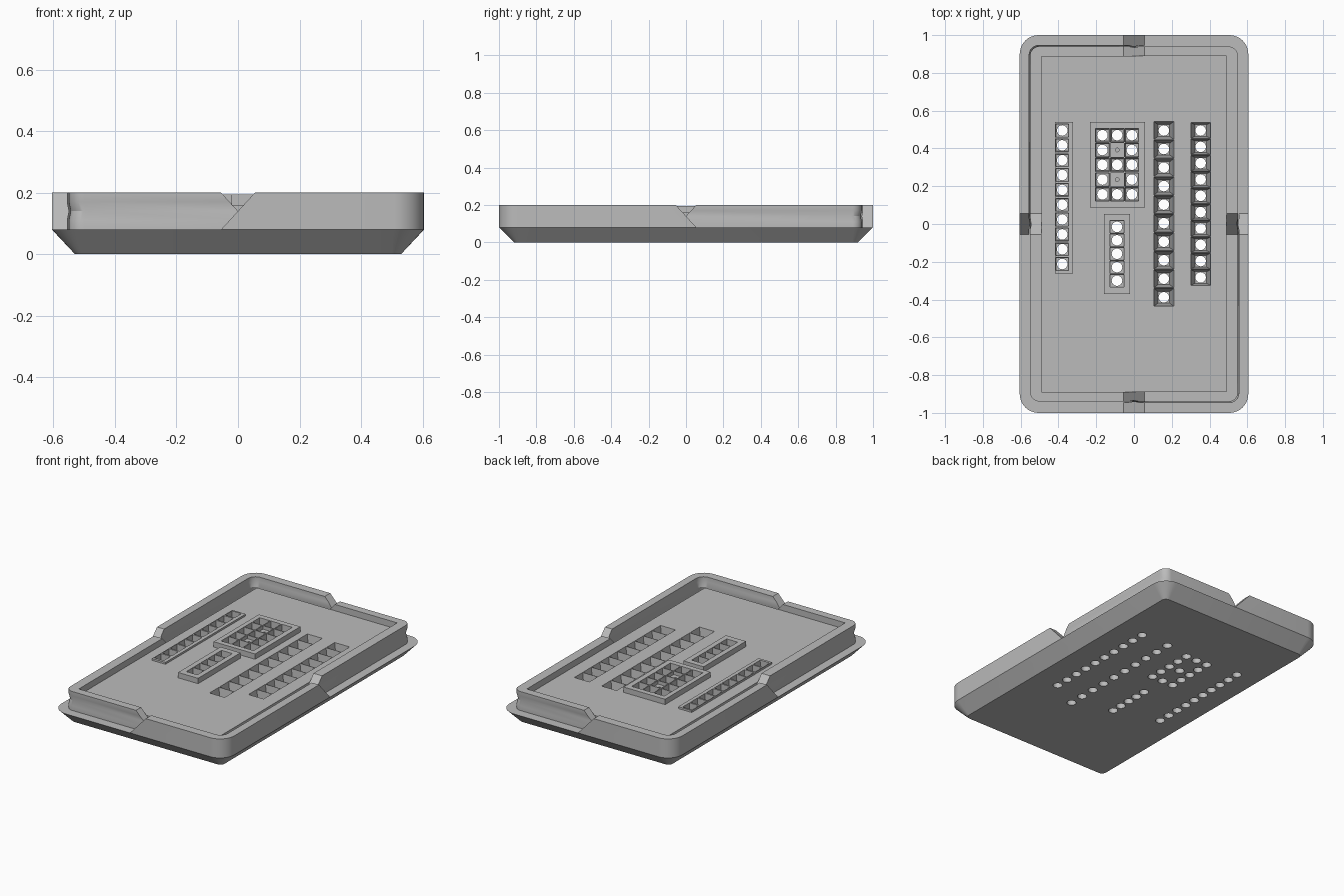
import bpy, bmesh, math
from mathutils import Matrix, Vector

if "Cube" in bpy.data.objects:
    bpy.data.objects.remove(bpy.data.objects["Cube"], do_unlink=True)

grey = bpy.data.materials.new("plain grey")
grey.use_nodes = True
grey.diffuse_color = (0.5, 0.5, 0.5, 1)
grey.node_tree.nodes["Principled BSDF"].inputs["Base Color"].default_value = (0.5, 0.5, 0.5, 1)

LEDGE, FLOOR, TOP = 0.08, 0.16, 0.2


def make(name, bm):
    bmesh.ops.recalc_face_normals(bm, faces=bm.faces)
    mesh = bpy.data.meshes.new(name)
    bm.to_mesh(mesh)
    bm.free()
    mesh.materials.append(grey)
    obj = bpy.data.objects.new(name, mesh)
    bpy.context.collection.objects.link(obj)
    return obj


def activate(obj):
    bpy.ops.object.select_all(action='DESELECT')
    obj.select_set(True)
    bpy.context.view_layer.objects.active = obj


def smooth(obj):
    activate(obj)
    bpy.ops.object.shade_smooth_by_angle(angle=math.radians(28))


def corner(hx, hy, r, sx, sy, steps=8):
    """Arc of one rounded corner, running from the y side to the x side."""
    pts = []
    for i in range(steps + 1):
        a = math.pi / 2 * (1 - i / steps)
        pts.append((sx * (hx - r + r * math.cos(a)), sy * (hy - r + r * math.sin(a))))
    return pts


def rounded_rect(hx, hy, r):
    return (corner(hx, hy, r, 1, 1) + corner(hx, hy, r, 1, -1)[::-1]
            + corner(hx, hy, r, -1, -1) + corner(hx, hy, r, -1, 1)[::-1])


def bridge(bm, a, b, closed):
    n = len(a)
    for i in range(n if closed else n - 1):
        j = (i + 1) % n
        bm.faces.new((a[i], a[j], b[j], b[i]))


def tray():
    bm = bmesh.new()
    loops = []
    for hx, hy, r, z in [(0.53, 0.92, 0.03, 0), (0.605, 1, 0.1, LEDGE),
                         (0.49, 0.89, 0.003, LEDGE), (0.49, 0.89, 0.003, FLOOR)]:
        loops.append([bm.verts.new((x, y, z)) for x, y in rounded_rect(hx, hy, r)])
    for a, b in zip(loops, loops[1:]):
        bridge(bm, a, b, True)
    bm.faces.new(loops[0])
    bm.faces.new(loops[-1])
    return make("tray_base", bm)


def quarter_wall(name, profile, sx, sy):
    """Wall round one corner with slanted ends; profile holds (hx, hy, r, z)."""
    bm = bmesh.new()
    rows = []
    for hx, hy, r, z in profile:
        d = 0.055 * (1 - 2 * (z - LEDGE) / (TOP - LEDGE))
        path = [(-sx * d, sy * hy)] + corner(hx, hy, r, sx, sy) + [(sx * hx, -sy * d)]
        rows.append([bm.verts.new((x, y, z)) for x, y in path])
    for a, b in zip(rows, rows[1:] + rows[:1]):
        bridge(bm, a, b, False)
    bm.faces.new([r[0] for r in rows])
    bm.faces.new([r[-1] for r in rows])
    smooth(make(name, bm))


def snap_side(hx, hy, r, zs, dent):
    """One side of a wall with a shallow dent or bead at half height."""
    return [(hx - k * dent, hy - k * dent, r, z) for z, k in zip(zs, (0, 0, 1, 0, 0))]


zs = (LEDGE, 0.11, 0.14, 0.17, TOP)
outer = [(0.605, 1, 0.1, LEDGE), (0.605, 1, 0.1, TOP)] + snap_side(0.555, 0.945, 0.05, zs[::-1], 0.006)
lip = snap_side(0.55, 0.94, 0.05, zs, 0.006) + [(0.49, 0.89, 0.003, TOP), (0.49, 0.89, 0.003, LEDGE)]

# Outer wall and inner lip alternate round the four corners
for s, end in ((1, "front"), (-1, "back")):
    quarter_wall(end + "_outer_wall", outer, s, -s)
    quarter_wall(end + "_inner_lip", lip, -s, -s)


def box(name, x0, x1, y0, y1, z0, z1):
    bm = bmesh.new()
    m = (Matrix.Translation(((x0 + x1) / 2, (y0 + y1) / 2, (z0 + z1) / 2))
         @ Matrix.Diagonal((x1 - x0, y1 - y0, z1 - z0, 1)))
    bmesh.ops.create_cube(bm, size=1, matrix=m)
    return make(name, bm)


base = tray()
keypad = box("keypad_frame", -0.232, 0.058, 0.088, 0.54, 0.13, 0.194)
small = box("short_row_frame", -0.16, -0.02, -0.37, 0.053, 0.13, 0.194)
strip = box("side_row_frame", -0.418, -0.324, -0.262, 0.54, 0.13, 0.172)

# Pockets: (x, y, top width, top length, bottom width, bottom length, floor, top, hole radius)
cells = []


def row(x, y0, y1, count, size, low, top):
    for i in range(count):
        y = y0 + (y1 - y0) * i / (count - 1)
        cells.append((x, y, *size, *low, 0.04, top, 0.028))


row(-0.38, 0.495, -0.212, 10, (0.066, 0.068), (0.06, 0.062), 0.172)
row(-0.09, -0.015, -0.3, 5, (0.076, 0.066), (0.068, 0.06), 0.194)
row(0.158, 0.495, -0.388, 10, (0.105, 0.094), (0.062, 0.062), FLOOR)
row(0.353, 0.495, -0.283, 10, (0.105, 0.083), (0.062, 0.062), FLOOR)
row(-0.167, 0.47, 0.157, 5, (0.072, 0.072), (0.062, 0.062), 0.194)
row(-0.011, 0.47, 0.157, 5, (0.072, 0.072), (0.062, 0.062), 0.194)
row(-0.089, 0.47, 0.157, 3, (0.072, 0.072), (0.062, 0.062), 0.194)
for y in (0.392, 0.235):
    cells.append((-0.089, y, 0.072, 0.072, 0.072, 0.072, 0.172, 0.194, 0.01))

pocket_bm, hole_bm = bmesh.new(), bmesh.new()
for x, y, tw, tl, bw, bl, z0, z1, rad in cells:
    up = 0.01
    rings = []
    for w, l, z in ((bw, bl, z0), (tw, tl, z1), (tw, tl, z1 + up)):
        rings.append([pocket_bm.verts.new((x + i * w / 2, y + j * l / 2, z))
                      for i, j in ((-1, -1), (1, -1), (1, 1), (-1, 1))])
    for a, b in zip(rings, rings[1:]):
        bridge(pocket_bm, a, b, True)
    pocket_bm.faces.new(rings[0])
    pocket_bm.faces.new(rings[-1])
    low = -0.05 if rad > 0.02 else 0.14
    high = z0 + 0.005
    bmesh.ops.create_cone(hole_bm, cap_ends=True, segments=16, radius1=rad, radius2=rad,
                          depth=high - low, matrix=Matrix.Translation((x, y, (low + high) / 2)))

cutters = [make("pocket_cutter", pocket_bm), make("hole_cutter", hole_bm)]
for obj in (base, keypad, small, strip):
    activate(obj)
    for cutter in cutters:
        cutter.hide_render = True
        mod = obj.modifiers.new("cut", 'BOOLEAN')
        mod.operation = 'DIFFERENCE'
        mod.solver = 'EXACT'
        mod.object = cutter
        bpy.ops.object.modifier_apply(modifier=mod.name)
    smooth(obj)
for cutter in cutters:
    bpy.data.objects.remove(cutter, do_unlink=True)
